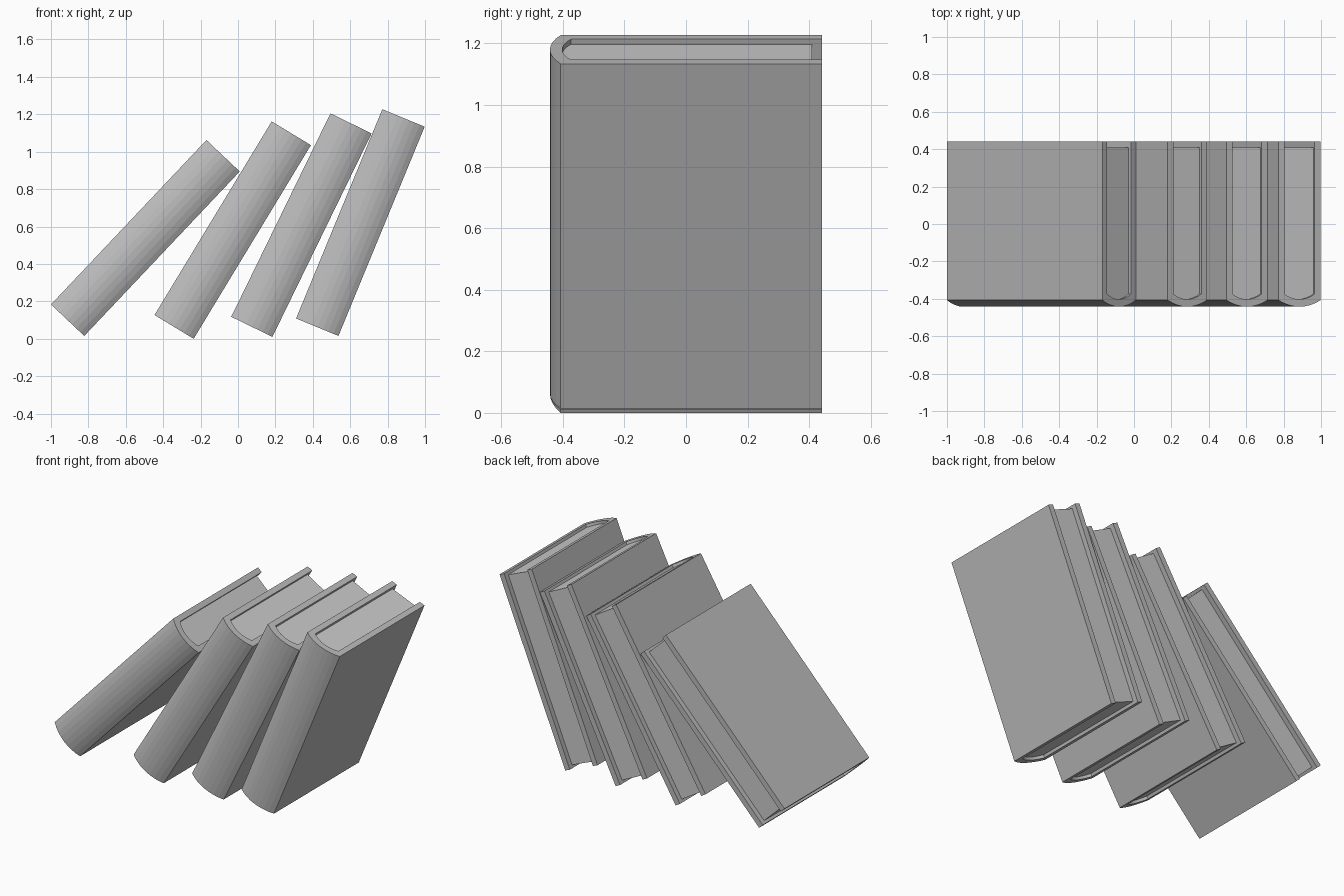
import bpy, bmesh, math
from mathutils import Matrix, Vector

cube = bpy.data.objects.get("Cube")
if cube:
    bpy.data.objects.remove(cube, do_unlink=True)


def material(name, value):
    mat = bpy.data.materials.new(name)
    mat.use_nodes = True
    color = (value, value, value, 1)
    mat.diffuse_color = color
    mat.node_tree.nodes["Principled BSDF"].inputs["Base Color"].default_value = color
    return mat


cover_grey = material("cover grey", 0.5)
page_grey = material("page grey", 0.6)

WIDTH, HEIGHT, BACK = 0.245, 1.21, 0.442
BOARD, RECESS, BULGE = 0.035, 0.018, 0.035
STEPS = 8


def spine_arc(half, side_y, bulge):
    """Shallow arc from the left board to the right board."""
    radius = (half * half + bulge * bulge) / (2 * bulge)
    sweep = math.asin(half / radius)
    points = []
    for i in range(STEPS + 1):
        a = sweep * (2 * i / STEPS - 1)
        points.append((radius * math.sin(a),
                       side_y - bulge + radius * (1 - math.cos(a))))
    return points


def extrude_profile(name, profile, bottom, top, mat, matrix):
    bm = bmesh.new()
    face = bm.faces.new([bm.verts.new((x, y, bottom)) for x, y in profile])
    solid = bmesh.ops.extrude_face_region(bm, geom=[face])
    moved = [v for v in solid["geom"] if isinstance(v, bmesh.types.BMVert)]
    bmesh.ops.translate(bm, verts=moved, vec=(0, 0, top - bottom))
    bmesh.ops.recalc_face_normals(bm, faces=bm.faces)
    mesh = bpy.data.meshes.new(name)
    bm.to_mesh(mesh)
    bm.free()
    mesh.materials.append(mat)
    obj = bpy.data.objects.new(name, mesh)
    bpy.context.collection.objects.link(obj)
    obj.matrix_world = matrix
    return obj


# Cross-sections shared by every book
half, inner = WIDTH / 2, WIDTH / 2 - BOARD
outer_arc = spine_arc(half, -0.407, BULGE)
inner_arc = spine_arc(inner, -0.374, BULGE * 0.8)
cover_profile = ([(-half, BACK)] + outer_arc + [(half, BACK), (inner, BACK)]
                 + inner_arc[::-1] + [(-inner, BACK)])
page_profile = [(-inner, 0.41)] + inner_arc + [(inner, 0.41)]

# Lean in degrees and the lower right corner (x, z) of each book
books = [(43.4, -0.822, 0.015), (31.2, -0.237, 0.0),
         (26.0, 0.184, 0.01), (22.4, 0.537, 0.015)]

for number, (lean, x, z) in enumerate(books, 1):
    place = (Matrix.Translation((x, 0, z))
             @ Matrix.Rotation(math.radians(lean), 4, "Y")
             @ Matrix.Translation((-half, 0, 0)))
    extrude_profile(f"book_{number}_cover", cover_profile, 0, HEIGHT, cover_grey, place)
    extrude_profile(f"book_{number}_pages", page_profile, RECESS, HEIGHT - RECESS,
                    page_grey, place)
